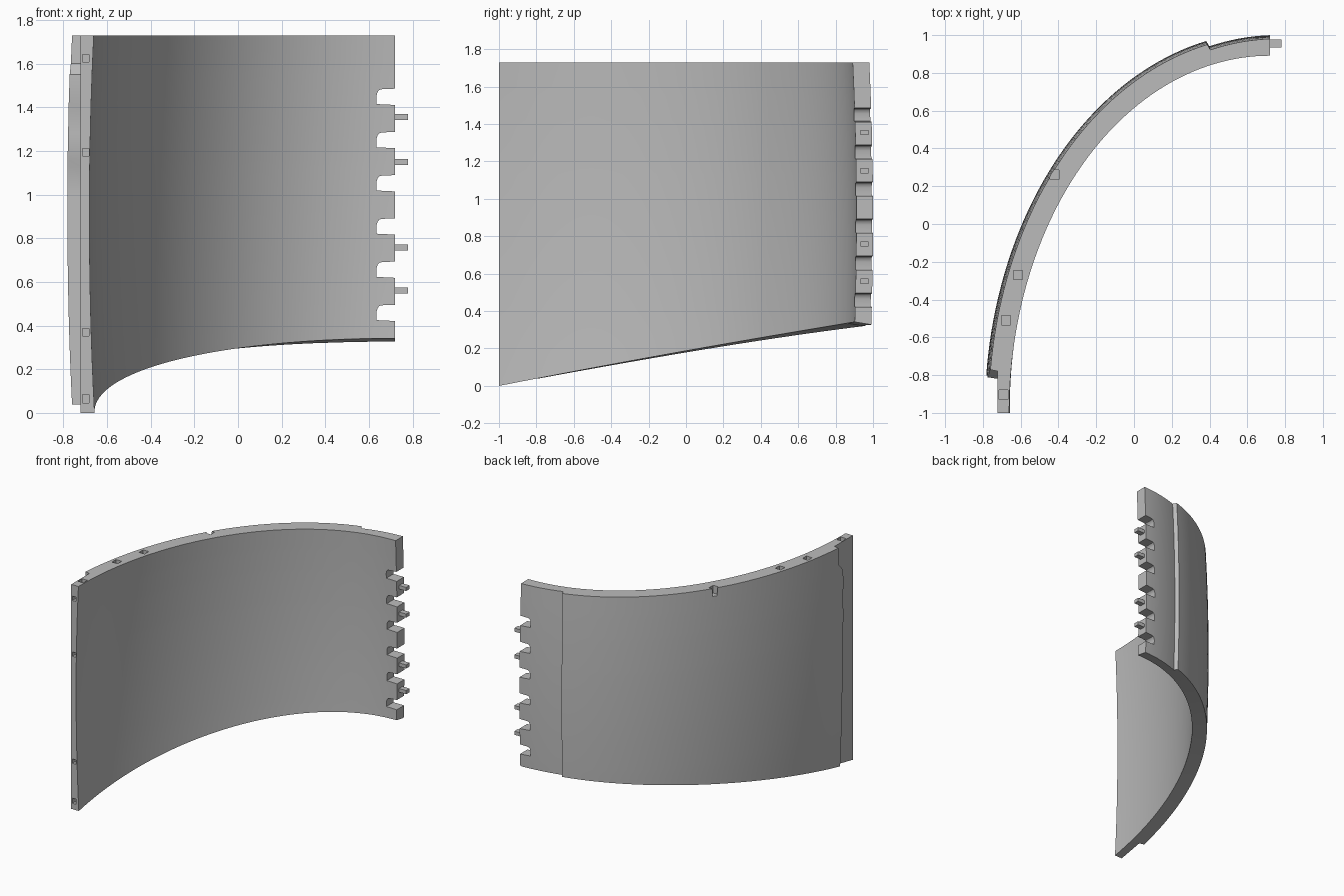
import bpy, bmesh, math
from mathutils import Vector

if "Cube" in bpy.data.objects:
    bpy.data.objects.remove(bpy.data.objects["Cube"])

grey = bpy.data.materials.new("plain_grey")
grey.use_nodes = True
colour = (0.5, 0.5, 0.5, 1)
grey.diffuse_color = colour
grey.node_tree.nodes["Principled BSDF"].inputs["Base Color"].default_value = colour

A, B, CX, CY, TOP = 1.38, 1.89, 0.72, -1.0, 1.73
SKIN = 0.109


def make_object(name, bm):
    bmesh.ops.recalc_face_normals(bm, faces=bm.faces)
    mesh = bpy.data.meshes.new(name)
    bm.to_mesh(mesh)
    bm.free()
    mesh.materials.append(grey)
    obj = bpy.data.objects.new(name, mesh)
    bpy.context.collection.objects.link(obj)
    return obj


def add_box(bm, centre, size):
    verts = bmesh.ops.create_cube(bm, size=1)["verts"]
    for v in verts:
        v.co = Vector(c + s * k for c, s, k in zip(centre, size, v.co))


def bow(z):
    return 0.021 * (1 - ((z - 0.9) / 0.85) ** 2)


def wall_point(t, z, offset):
    # Point on the elliptical wall, pushed out along its normal
    normal = Vector((-math.cos(t) / A, math.sin(t) / B)).normalized()
    p = Vector((CX - A * math.cos(t), CY + B * math.sin(t))) + normal * (offset + bow(z))
    return Vector((p.x, p.y, z))


def front_step(z):
    # Jogged front edge of the raised outer skin
    if z > 1.58:
        return -0.78
    if z > 1.405:
        return -0.82
    return -0.812 if z > 1.145 else -0.80


def bottom(t, outer):
    y = CY + B * math.sin(t)
    drop = 0.015 * math.sin(t) ** 4 if outer else 0
    return 0.18 * (y + 1) + 0.008 * (1 - y * y) - drop


# Wall stations: rebated front edge, raised skin, rebated back edge
LEVELS = [0.4, 0.6, 0.8, 1.0, 1.13, 1.16, 1.28, 1.39, 1.42, 1.55, 1.6, TOP]
BACK = math.acos((CX - 0.42) / A)
END = math.pi / 2


def stations(z):
    start = math.asin((front_step(z) - CY) / B)
    result = [(start * i / 3, "front") for i in range(4)]
    result += [(start + (BACK - start) * i / 44, "skin") for i in range(45)]
    result += [(BACK + 0.005 + (END - BACK - 0.005) * i / 8, "back") for i in range(9)]
    return result


def outer_point(t, z, kind):
    if kind == "front":
        p = wall_point(t, z, 0)
        return Vector((-0.722, p.y, z))
    if kind == "back":
        return wall_point(t, z, 0.077 + 0.012 * (t - BACK) / (END - BACK))
    return wall_point(t, z, SKIN)


bm = bmesh.new()
rows = [("low", i / 3) for i in range(3)] + [("level", z) for z in LEVELS]
inner, outer = [], []
for mode, value in rows:
    ring_in, ring_out = [], []
    for t, kind in stations(0.4 if mode == "low" else value):
        zi = zo = value
        if mode == "low":
            zi = bottom(t, False) * (1 - value) + LEVELS[0] * value
            zo = bottom(t, True) * (1 - value) + LEVELS[0] * value
        ring_in.append(bm.verts.new(wall_point(t, zi, 0)))
        ring_out.append(bm.verts.new(outer_point(t, zo, kind)))
    inner.append(ring_in)
    outer.append(ring_out)
last = len(inner[0]) - 1
for r in range(len(rows) - 1):
    for side in (inner, outer):
        for c in range(last):
            bm.faces.new((side[r][c], side[r][c + 1], side[r + 1][c + 1], side[r + 1][c]))
    for c in (0, last):
        bm.faces.new((inner[r][c], outer[r][c], outer[r + 1][c], inner[r + 1][c]))
for r in (0, -1):
    for c in range(last):
        bm.faces.new((inner[r][c], inner[r][c + 1], outer[r][c + 1], outer[r][c]))
bmesh.ops.remove_doubles(bm, verts=bm.verts, dist=0.00001)
wall = make_object("curved_wall", bm)

# Cutters: round-cornered slots in the back edge and square sockets
bm = bmesh.new()
slot = [(0.635, 0), (0.635, 0.04), (0.64, 0.056), (0.648, 0.065), (0.66, 0.068),
        (0.8, 0.074), (0.8, -0.008)]
for i in range(6):
    base = 0.425 + 0.198 * i
    ends = [[bm.verts.new((x, y, base + z)) for x, z in slot] for y in (0.75, 1.2)]
    for ring in ends:
        bm.faces.new(ring)
    for k in range(len(slot)):
        n = (k + 1) % len(slot)
        bm.faces.new((ends[0][k], ends[0][n], ends[1][n], ends[1][k]))
for x, y in ((-0.42, 0.26), (-0.614, -0.27), (-0.677, -0.51), (-0.692, -0.905)):
    add_box(bm, (x, y, TOP), (0.048, 0.05, 0.12))
for z, size in ((1.625, 0.034), (1.195, 0.034), (0.37, 0.034), (0.065, 0.04)):
    add_box(bm, (-0.697, -1, z), (0.03, 0.12, size))
cutter = make_object("slot_cutter", bm)
cutter.hide_render = True

cut = wall.modifiers.new("slots", "BOOLEAN")
cut.operation = "DIFFERENCE"
cut.solver = "EXACT"
cut.object = cutter
bpy.ops.object.select_all(action="DESELECT")
bpy.context.view_layer.objects.active = wall
wall.select_set(True)
bpy.ops.object.modifier_apply(modifier=cut.name)
bpy.data.objects.remove(cutter)
bpy.ops.object.shade_smooth_by_angle(angle=math.radians(25))

# Locating pins on the back edge
for i, z in enumerate((0.56, 0.758, 1.15, 1.355)):
    bm = bmesh.new()
    add_box(bm, (0.74, 0.955, z), (0.08, 0.042, 0.028))
    make_object(f"locating_pin_{i + 1}", bm)
